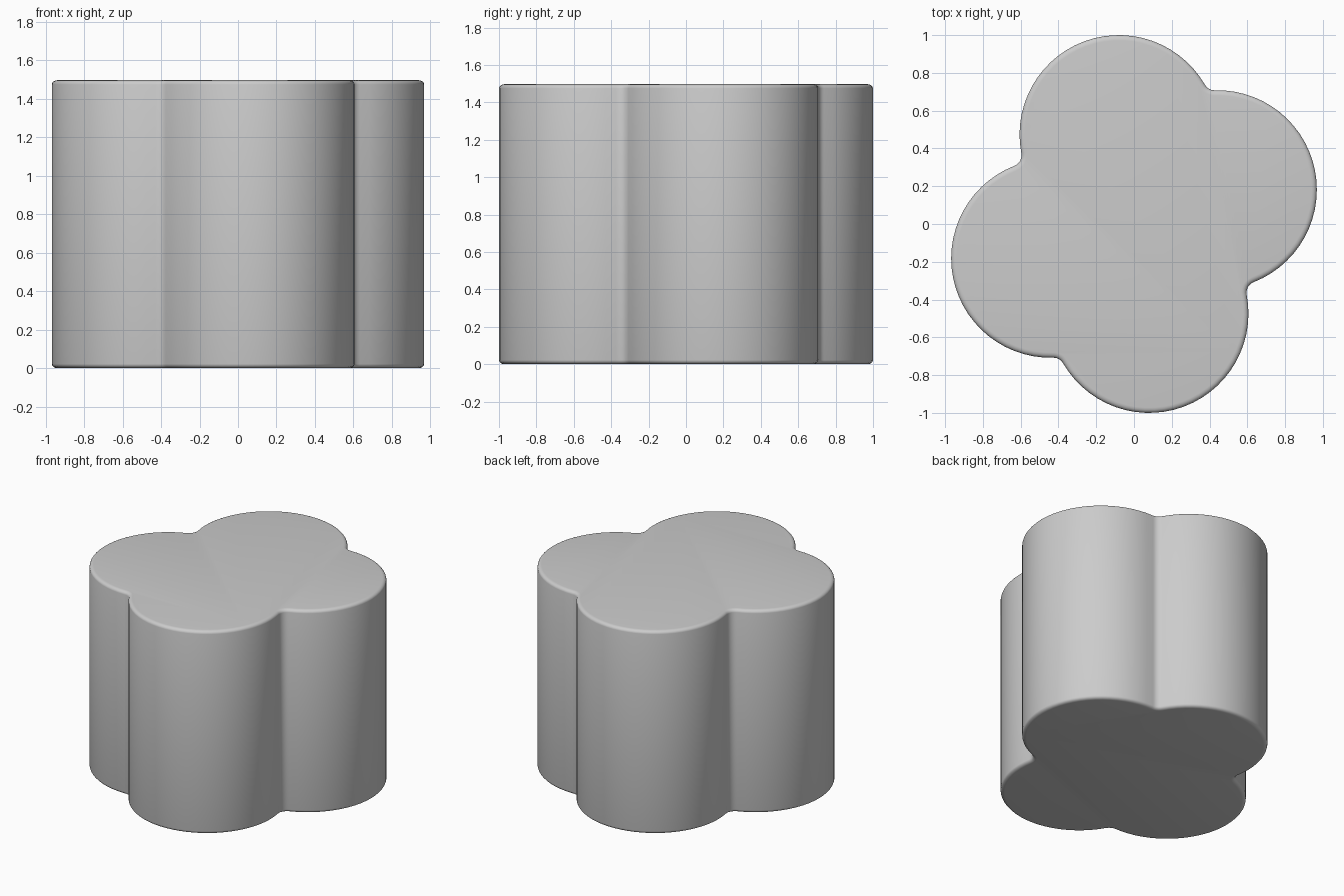
import bpy, bmesh
from math import atan2, cos, sin, pi, sqrt
from mathutils import Vector

if "Cube" in bpy.data.objects:
    bpy.data.objects.remove(bpy.data.objects["Cube"])

R, FILLET, HEIGHT = 0.526, 0.06, 1.497
LOBES = [Vector(p) for p in ((0.442, 0.182), (-0.08, 0.474), (-0.442, -0.182), (0.08, -0.474))]


def notch(a, b):
    """Centre of the fillet circle outside two neighbouring lobes (counter-clockwise)."""
    d = b - a
    h = sqrt((R + FILLET) ** 2 - (d.length / 2) ** 2)
    return (a + b) / 2 + Vector((d.y, -d.x)).normalized() * h


def arc(c, radius, start, end, n):
    return [c + radius * Vector((cos(t), sin(t)))
            for t in (start + (end - start) * i / n for i in range(n + 1))]


def angle(a, b):
    return atan2(b.y - a.y, b.x - a.x)


def outline(inset):
    """Four-lobed outline, offset inwards by inset."""
    pts = []
    for i, c in enumerate(LOBES):
        before, after = notch(LOBES[i - 1], c), notch(c, LOBES[(i + 1) % 4])
        a0, a1 = angle(c, before), angle(c, after)
        if a1 < a0:
            a1 += 2 * pi
        pts += arc(c, R - inset, a0, a1, 28)
        # concave fillet to the next lobe, turning clockwise
        f0, f1 = angle(after, c), angle(after, LOBES[(i + 1) % 4])
        if f1 > f0:
            f1 -= 2 * pi
        pts += arc(after, FILLET + inset, f0, f1, 6)[1:-1]
    return pts


# softened edge profile as (inset, z), from bottom to top
W, T, N = 0.028, 0.022, 4
edge = [(W * (1 - sin(i * pi / 2 / N)), T * (1 - cos(i * pi / 2 / N))) for i in range(N + 1)]
profile = edge + [(d, HEIGHT - z) for d, z in reversed(edge)]

# four-lobed block
bm = bmesh.new()
rings = [[bm.verts.new((p.x, p.y, z)) for p in outline(d)] for d, z in profile]
for lo, hi in zip(rings, rings[1:]):
    for i in range(len(lo)):
        j = (i + 1) % len(lo)
        bm.faces.new((lo[i], lo[j], hi[j], hi[i]))
bm.faces.new(rings[-1])
bm.faces.new(list(reversed(rings[0])))
bmesh.ops.recalc_face_normals(bm, faces=bm.faces)
mesh = bpy.data.meshes.new("four_lobed_block")
bm.to_mesh(mesh)
bm.free()
obj = bpy.data.objects.new("four_lobed_block", mesh)
bpy.context.collection.objects.link(obj)
bpy.context.view_layer.objects.active = obj
obj.select_set(True)
bpy.ops.object.shade_smooth_by_angle()
